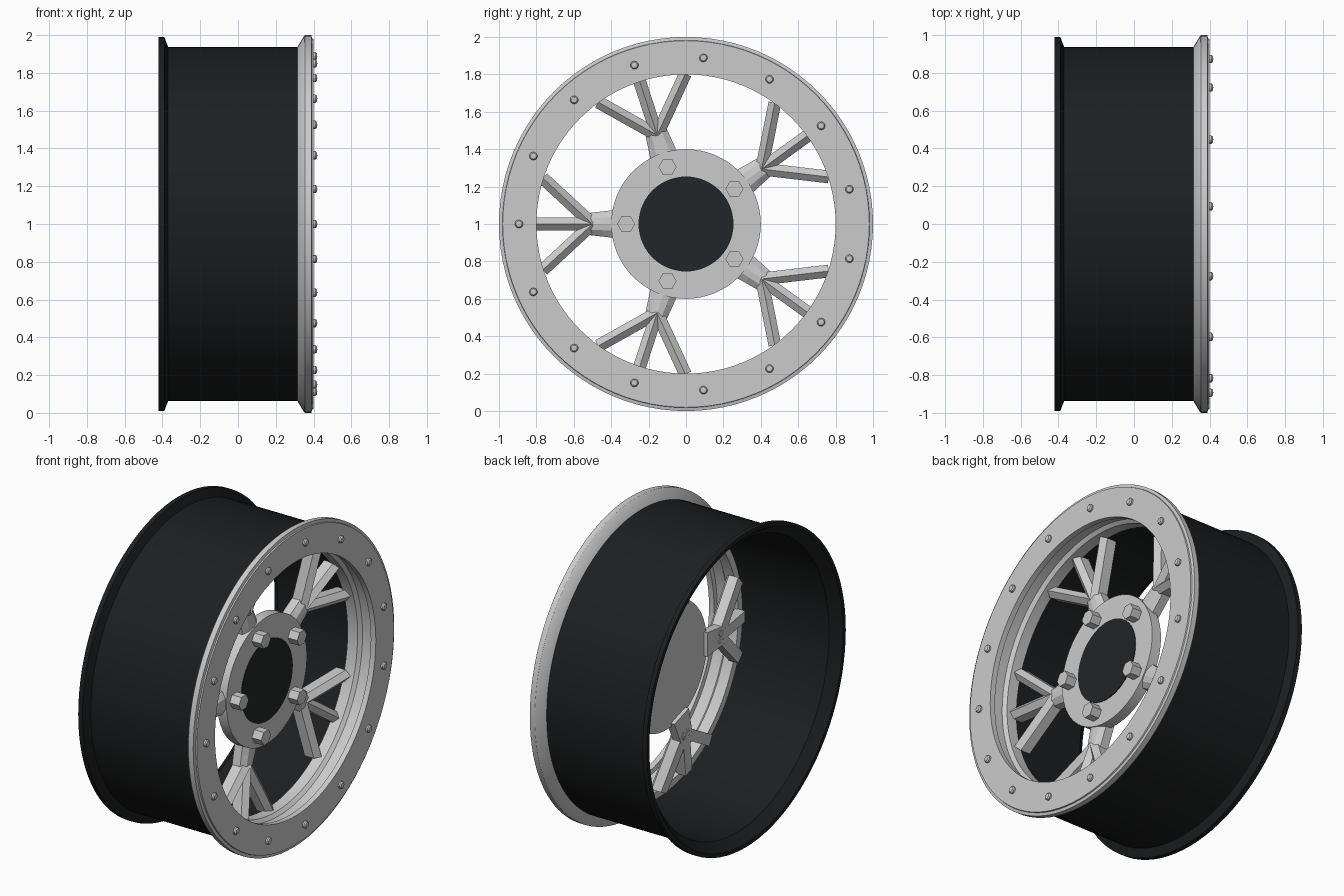
import bpy, bmesh
from math import sin, cos, pi, radians
from mathutils import Vector, Matrix

if "Cube" in bpy.data.objects:
    bpy.data.objects.remove(bpy.data.objects["Cube"])

CENTRE = Matrix.Translation((0, 0, 1))


def material(name, rgb):
    m = bpy.data.materials.new(name)
    m.diffuse_color = (*rgb, 1)
    m.use_nodes = True
    m.node_tree.nodes["Principled BSDF"].inputs["Base Color"].default_value = m.diffuse_color
    return m


def finish(bm, name, mat=None, smooth=True):
    bmesh.ops.remove_doubles(bm, verts=bm.verts, dist=1e-5)
    bmesh.ops.recalc_face_normals(bm, faces=bm.faces)
    bm.transform(CENTRE)
    me = bpy.data.meshes.new(name)
    bm.to_mesh(me)
    bm.free()
    ob = bpy.data.objects.new(name, me)
    bpy.context.collection.objects.link(ob)
    if mat:
        me.materials.append(mat)
    if smooth:
        bpy.ops.object.select_all(action='DESELECT')
        ob.select_set(True)
        bpy.context.view_layer.objects.active = ob
        bpy.ops.object.shade_smooth_by_angle(angle=radians(30))
    return ob


def revolve(bm, profile, n, offset=(0, 0, 0), closed=True):
    """Turn (x, radius) points about the x axis."""
    o = Vector(offset)
    rings = []
    for x, r in profile:
        if r == 0:
            v = bm.verts.new(o + Vector((x, 0, 0)))
            rings.append([v] * n)
        else:
            rings.append([bm.verts.new(o + Vector((x, r * cos(2 * pi * i / n), r * sin(2 * pi * i / n))))
                          for i in range(n)])
    count = len(rings) if closed else len(rings) - 1
    for j in range(count):
        a, b = rings[j], rings[(j + 1) % len(rings)]
        for i in range(n):
            k = (i + 1) % n
            vs = list(dict.fromkeys((a[i], a[k], b[k], b[i])))
            bm.faces.new(vs)


def loft(bm, sections):
    """Skin a list of equal-length sections and cap the ends."""
    loops = [[bm.verts.new(p) for p in s] for s in sections]
    n = len(loops[0])
    for a, b in zip(loops, loops[1:]):
        for i in range(n):
            k = (i + 1) % n
            bm.faces.new((a[i], a[k], b[k], b[i]))
    bm.faces.new(loops[0])
    bm.faces.new(loops[-1])


black = material("black", (0.012, 0.013, 0.014))
cap_black = material("cap_black", (0.016, 0.018, 0.019))

# Dark barrel with flared rear flange
bm = bmesh.new()
revolve(bm, [(-0.42, 0.965), (-0.42, 0.99), (-0.39, 0.99), (-0.37, 0.937), (0.32, 0.937),
             (0.32, 0.91), (-0.36, 0.91), (-0.38, 0.93)], 96)
finish(bm, "barrel", black)

# Outer ring with inner sleeve that receives the spokes
bm = bmesh.new()
revolve(bm, [(0.315, 0.938), (0.35, 0.997), (0.355, 1.0), (0.388, 1.0), (0.392, 0.982),
             (0.40, 0.98), (0.40, 0.80), (0.365, 0.80), (0.36, 0.825), (0.29, 0.825),
             (0.27, 0.805), (0.20, 0.805), (0.20, 0.85), (0.28, 0.912), (0.315, 0.912)], 96)
finish(bm, "outer_ring")

# Ring bolts: small domes
bm = bmesh.new()
for i in range(15):
    a = pi + 2 * pi * i / 15
    revolve(bm, [(0.39, 0), (0.39, 0.022), (0.41, 0.022), (0.417, 0.016), (0.42, 0)], 12,
            (0, 0.893 * cos(a), 0.893 * sin(a)), closed=False)
finish(bm, "ring_bolts")

# Hub disc and dark centre cap
bm = bmesh.new()
revolve(bm, [(0.135, 0), (0.135, 0.40), (0.20, 0.40), (0.20, 0)], 64, closed=False)
finish(bm, "hub")
bm = bmesh.new()
revolve(bm, [(0.18, 0), (0.18, 0.254), (0.204, 0.254), (0.204, 0)], 64, closed=False)
finish(bm, "centre_cap", cap_black)

# Hexagonal lug nuts
bm = bmesh.new()
for k in range(5):
    a = pi + 2 * pi * k / 5
    revolve(bm, [(0.19, 0), (0.19, 0.048), (0.265, 0.048), (0.265, 0)], 6,
            (0, 0.32 * cos(a), 0.32 * sin(a)), closed=False)
finish(bm, "lug_nuts", smooth=False)


def prong_section(p, side, w):
    """Flat-backed bar with a ridge along its front."""
    fx = Vector((1, 0, 0))
    return [p, p + side * w - fx * 0.03, p + side * w - fx * 0.095,
            p - side * w - fx * 0.095, p - side * w - fx * 0.03]


# Spokes: a short stem that splits into three ridged prongs
for k in range(5):
    rot = Matrix.Rotation(pi + 2 * pi * k / 5, 4, 'X')
    bm = bmesh.new()
    loft(bm, [[Vector((x, r, z)) for x, z in
               ((0.19, -w * 0.5), (0.195, 0), (0.19, w * 0.5), (0.165, w), (0.11, w), (0.11, -w), (0.165, -w))]
              for r, w in ((0.37, 0.076), (0.44, 0.068), (0.53, 0.058))])
    apex = Vector((0.20, 0.50, 0))
    for tip in ((0.25, 0.81, 0), (0.25, 0.765, 0.245), (0.25, 0.765, -0.245)):
        t = Vector(tip)
        d = (t - apex).normalized()
        side = d.cross(Vector((1, 0, 0))).normalized()
        loft(bm, [prong_section(p, side, 0.034) for p in (apex, t)])
    bm.transform(rot)
    finish(bm, f"spoke_{k + 1}", smooth=False)
